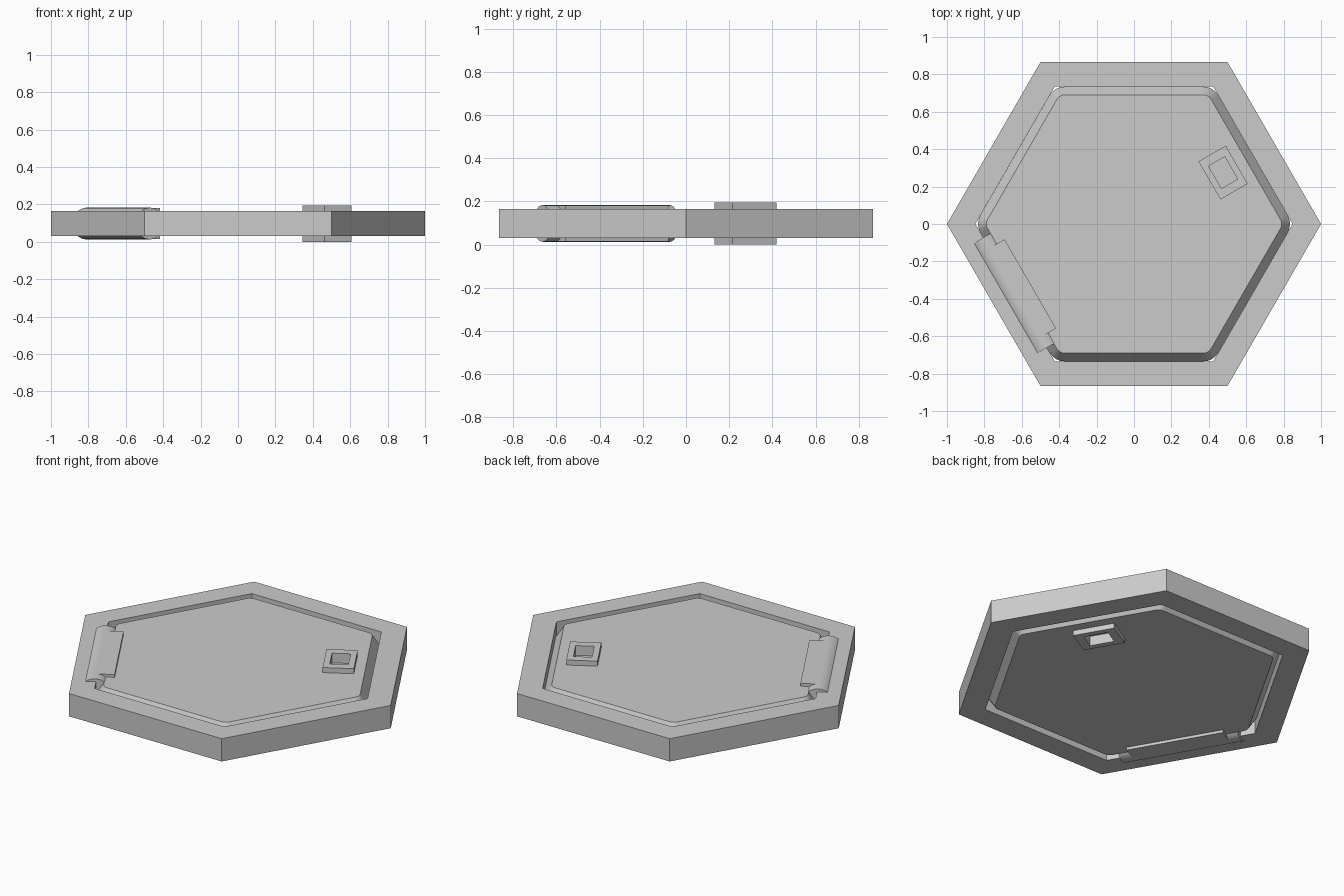
import bpy
import bmesh
from math import radians, cos, sin, pi
from mathutils import Matrix

if "Cube" in bpy.data.objects:
    bpy.data.objects.remove(bpy.data.objects["Cube"], do_unlink=True)

MID = 0.0975          # middle height of the hatch
HALF = 0.0675         # half thickness of frame and door

# Single plain material
grey = bpy.data.materials.new("plain_grey")
grey.use_nodes = True
colour = (0.6, 0.6, 0.6, 1)
grey.diffuse_color = colour
grey.node_tree.nodes["Principled BSDF"].inputs["Base Color"].default_value = colour


def finish(name, bm):
    bmesh.ops.recalc_face_normals(bm, faces=bm.faces)
    mesh = bpy.data.meshes.new(name)
    bm.to_mesh(mesh)
    bm.free()
    mesh.materials.append(grey)
    obj = bpy.data.objects.new(name, mesh)
    bpy.context.collection.objects.link(obj)
    return obj


def loft(bm, loops, closed=False):
    """Skin a list of equal point loops; close into a ring or cap the ends."""
    rings = [[bm.verts.new(p) for p in loop] for loop in loops]
    pairs = list(zip(rings, rings[1:]))
    if closed:
        pairs.append((rings[-1], rings[0]))
    for a, b in pairs:
        for i in range(len(a)):
            j = (i + 1) % len(a)
            bm.faces.new((a[i], a[j], b[j], b[i]))
    if not closed:
        bm.faces.new(rings[0])
        bm.faces.new(rings[-1])


def hexagon(radius, z):
    return [(radius * cos(k * pi / 3), radius * sin(k * pi / 3), z) for k in range(6)]


def rounded_hexagon(fillet, z, core=0.745, steps=4):
    pts = []
    for k in range(6):
        for s in range(steps + 1):
            a = radians(60 * k - 30 + 60 * s / steps)
            pts.append((core * cos(k * pi / 3) + fillet * cos(a),
                        core * sin(k * pi / 3) + fillet * sin(a), z))
    return pts


def radial_box(name, angle, dist, size, z):
    """Box whose local x points outward along the given direction."""
    bm = bmesh.new()
    place = (Matrix.Rotation(radians(angle), 4, 'Z')
             @ Matrix.Translation((dist, 0, z)) @ Matrix.Diagonal((*size, 1)))
    bmesh.ops.create_cube(bm, size=1, matrix=place)
    return finish(name, bm)


def cut(obj, cutter):
    cutter.hide_render = True
    mod = obj.modifiers.new("cut", 'BOOLEAN')
    mod.operation = 'DIFFERENCE'
    mod.solver = 'EXACT'
    mod.object = cutter
    bpy.context.view_layer.objects.active = obj
    bpy.ops.object.modifier_apply(modifier=mod.name)
    bpy.data.objects.remove(cutter, do_unlink=True)


# Outer hexagonal frame
bm = bmesh.new()
low, high = MID - HALF, MID + HALF
loft(bm, [hexagon(1, low), hexagon(1, high), hexagon(0.848, high), hexagon(0.848, low)], closed=True)
finish("frame", bm)

# Door panel with rounded corners and edges sloping to a middle ridge
bm = bmesh.new()
loft(bm, [rounded_hexagon(0.045, low), rounded_hexagon(0.089, MID), rounded_hexagon(0.045, high)])
door = finish("door", bm)
cut(door, radial_box("door_cutter", 30, 0.55, (0.13, 0.18, 0.4), MID))

# Latch block through the door, with a pocket on each side
latch = radial_box("latch", 30, 0.55, (0.168, 0.235, 2 * MID), MID)
for side in (-1, 1):
    cut(latch, radial_box("pocket_cutter", 30, 0.55, (0.1, 0.138, 0.12), MID + side * 0.1))

# Hinge barrel along the opposite side
bm = bmesh.new()
place = (Matrix.Rotation(radians(210), 4, 'Z') @ Matrix.Translation((0.74, 0, MID))
         @ Matrix.Rotation(pi / 2, 4, 'X'))
bmesh.ops.create_cone(bm, cap_ends=True, segments=32, radius1=0.085, radius2=0.085,
                      depth=0.68, matrix=place)
barrel = finish("hinge_barrel", bm)
bpy.ops.object.select_all(action='DESELECT')
barrel.select_set(True)
bpy.context.view_layer.objects.active = barrel
bpy.ops.object.shade_smooth_by_angle(angle=radians(30))

# Flat hinge leaf reaching from the barrel onto the door
radial_box("hinge_leaf", 210, 0.69, (0.1, 0.55, 0.168), MID)
